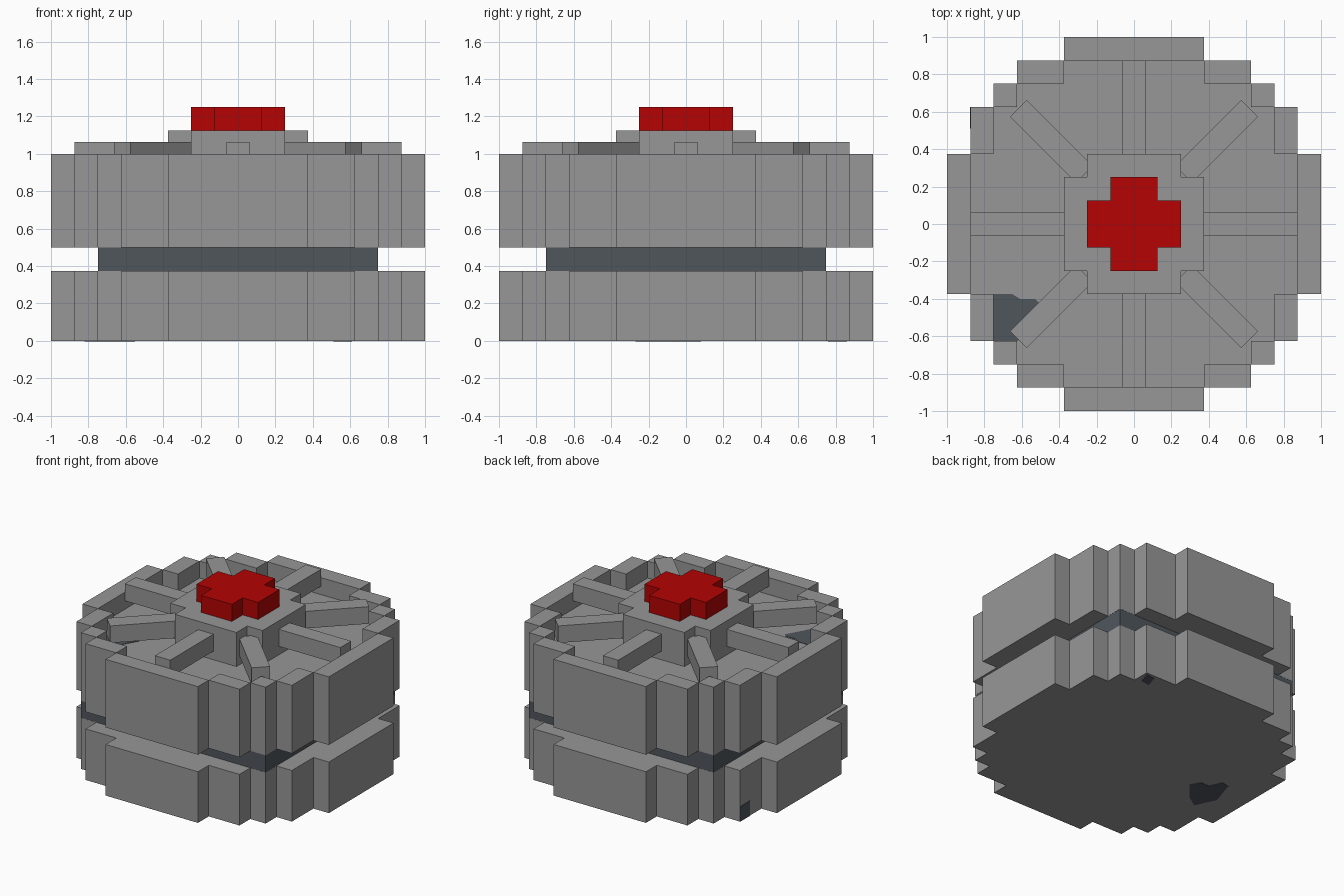
import bpy, bmesh, math
from mathutils import Matrix, Vector

if "Cube" in bpy.data.objects:
    bpy.data.objects.remove(bpy.data.objects["Cube"], do_unlink=True)

U = 0.125  # block unit


def material(name, rgb):
    m = bpy.data.materials.new(name)
    m.use_nodes = True
    m.diffuse_color = (*rgb, 1)
    m.node_tree.nodes["Principled BSDF"].inputs["Base Color"].default_value = (*rgb, 1)
    return m


GREY = material("grey metal", (0.31, 0.31, 0.31))
SLATE = material("dark slate", (0.08, 0.094, 0.108))
RED = material("red button", (0.46, 0.001, 0.001))


def stepped(rows):
    """Four-fold stepped outline from (half width, half depth) rows, in units."""
    quarter = []
    for i, (w, d) in enumerate(rows):
        if i:
            quarter.append((w, rows[i - 1][1]))
        quarter.append((w, d))
    loop = []
    for _ in range(4):
        loop += quarter
        quarter = [(-y, x) for x, y in quarter]
    return [(x * U, y * U) for x, y in loop]


def rect(x0, x1, y0, y1):
    return [(x0, y0), (x1, y0), (x1, y1), (x0, y1)]


def prism(name, outlines, z0, z1, mat, angle=0):
    """Extrude separate closed outlines from z0 to z1, turned about z."""
    bm = bmesh.new()
    for outline in outlines:
        bm.faces.new([bm.verts.new((x, y, z0)) for x, y in outline])
    top = bmesh.ops.extrude_face_region(bm, geom=bm.faces[:], use_keep_orig=True)
    moved = [v for v in top["geom"] if isinstance(v, bmesh.types.BMVert)]
    bmesh.ops.translate(bm, verts=moved, vec=Vector((0, 0, z1 - z0)))
    bmesh.ops.recalc_face_normals(bm, faces=bm.faces[:])
    bm.transform(Matrix.Rotation(angle, 4, "Z"))
    me = bpy.data.meshes.new(name)
    bm.to_mesh(me)
    bm.free()
    me.materials.append(mat)
    ob = bpy.data.objects.new(name, me)
    bpy.context.collection.objects.link(ob)


outer = stepped([(8, 3), (7, 5), (6, 6), (5, 7), (3, 8)])
inner = stepped([(7, 3), (6, 5), (5, 6), (3, 7)])

# Stacked casing with a recessed top
prism("lower_casing", [outer], 0, 3 * U, GREY)
prism("middle_band", [rect(-0.749, 0.749, -0.749, 0.749)], 3 * U, 4 * U, SLATE)
prism("upper_casing_floor", [inner], 4 * U, 7 * U, GREY)

# Upper wall: a ring of blocks, one quarter turned four times
wall = [rect(*(c * U for c in block)) for block in
        [(7, 8, -3, 3), (6, 7, 3, 5), (5, 6, 5, 6), (3, 5, 6, 7)]]
for i in range(4):
    prism(f"upper_casing_wall_{i + 1}", wall, 4 * U, 8 * U, GREY, i * math.pi / 2)

# Hub and button
prism("hub", [stepped([(3, 2), (2, 3)])], 7 * U, 9 * U, GREY)
prism("button", [stepped([(2, 1), (1, 2)])], 9 * U, 10 * U, RED)

# Eight radial spokes, raised half a unit off the floor
for i in range(8):
    prism(f"spoke_{i + 1}", [rect(3 * U, 7 * U, -U / 2, U / 2)], 7.5 * U, 8.5 * U,
          GREY, i * math.pi / 4)

# Dark worn patches as thin plates
prism("floor_patch", [[(-0.75, -0.375), (-0.65, -0.375), (-0.61, -0.4), (-0.53, -0.4),
                       (-0.51, -0.42), (-0.6, -0.58), (-0.62, -0.625), (-0.75, -0.625)]],
      7 * U, 7 * U + 0.003, SLATE)
prism("base_patch_large", [[(-0.55, -0.08), (-0.66, -0.21), (-0.75, -0.27),
                            (-0.78, -0.2), (-0.82, -0.12), (-0.76, 0.07),
                            (-0.7, 0.08), (-0.66, -0.01), (-0.59, -0.01)]],
      -0.002, 0.002, SLATE)
prism("base_patch_small", [[(0.51, 0.76), (0.58, 0.77), (0.61, 0.86), (0.54, 0.85)]],
      -0.002, 0.002, SLATE)
prism("side_patch", [rect(-0.878, -0.872, 0.51, 0.625)], 0, 0.11, SLATE)
